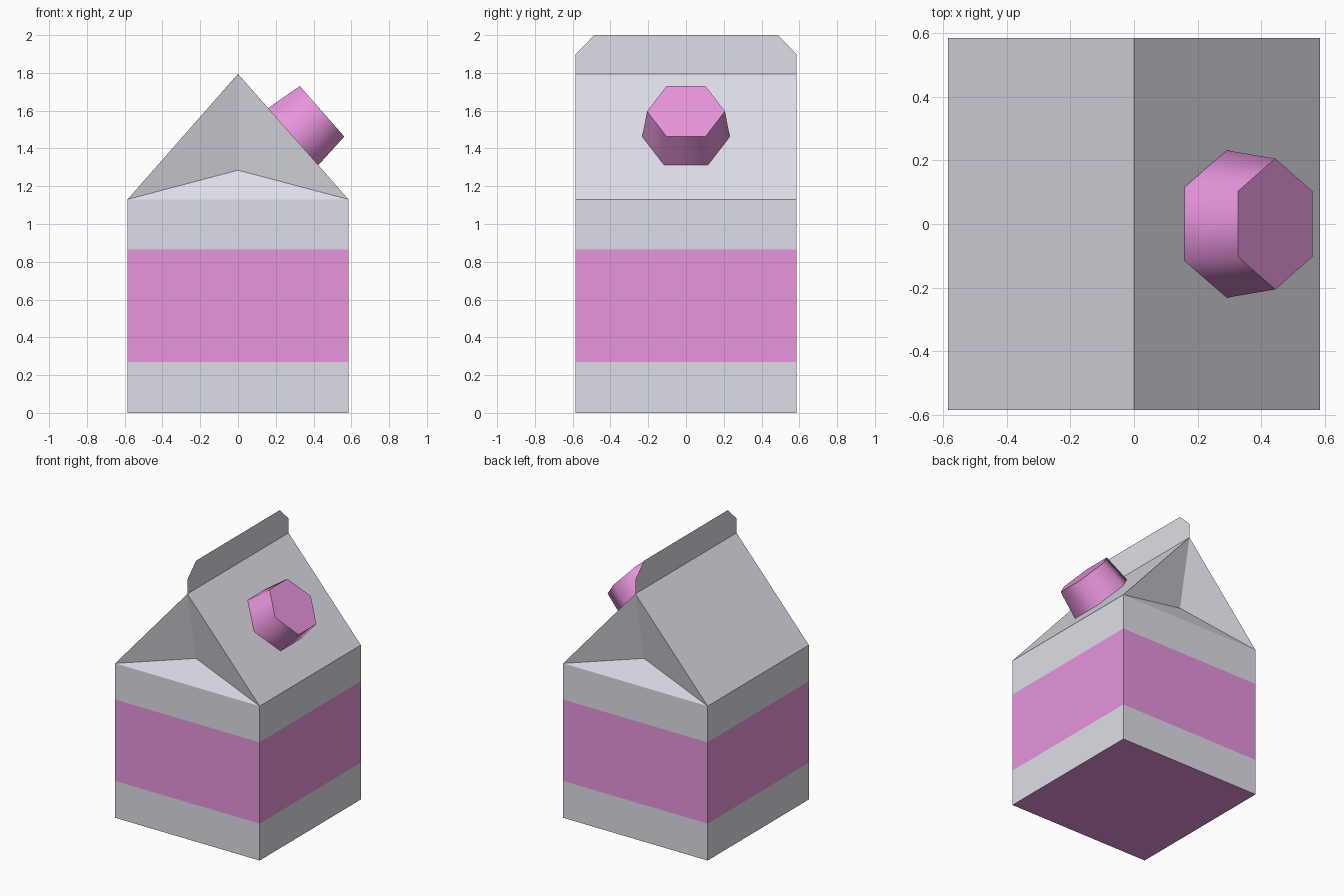
import bpy, bmesh, math
from mathutils import Vector

if "Cube" in bpy.data.objects:
    bpy.data.objects.remove(bpy.data.objects["Cube"])

W, EAVE, RIDGE, TOP = 0.585, 1.13, 1.795, 2.0
BAND = (0.27, 0.865)


def material(name, rgb):
    m = bpy.data.materials.new(name)
    m.diffuse_color = (*rgb, 1)
    m.use_nodes = True
    m.node_tree.nodes["Principled BSDF"].inputs["Base Color"].default_value = m.diffuse_color
    return m


card = material("pale grey card", (0.73, 0.73, 0.80))
pink = material("pink", (0.80, 0.30, 0.72))


def finish(bm, name, mats):
    bmesh.ops.recalc_face_normals(bm, faces=bm.faces)
    mesh = bpy.data.meshes.new(name)
    bm.to_mesh(mesh)
    bm.free()
    ob = bpy.data.objects.new(name, mesh)
    bpy.context.collection.objects.link(ob)
    for m in mats:
        mesh.materials.append(m)
    return ob


# Carton: stacked square rings, then a gable roof with folded-in ends
bm = bmesh.new()
rings = [[bm.verts.new((x * W, y * W, z)) for x, y in ((-1, -1), (1, -1), (1, 1), (-1, 1))]
         for z in (0, *BAND, EAVE)]
for lo, hi in zip(rings, rings[1:]):
    for i in range(4):
        j = (i + 1) % 4
        bm.faces.new((lo[i], lo[j], hi[j], hi[i]))
bm.faces.new(rings[0])
fl, fr, br, bl = rings[-1]
peaks = [bm.verts.new((0, s * W, RIDGE)) for s in (-1, 1)]
bm.faces.new((fr, br, peaks[1], peaks[0]))
bm.faces.new((bl, fl, peaks[0], peaks[1]))
for a, b, peak, s in ((fl, fr, peaks[0], -1), (br, bl, peaks[1], 1)):
    fold = bm.verts.new((0, s * (W - 0.1), 1.285))
    for tri in ((a, b, fold), (b, peak, fold), (peak, a, fold)):
        bm.faces.new(tri)
# Pink band and underside, chosen by height
for f in bm.faces:
    z = f.calc_center_median().z
    f.material_index = int(BAND[0] < z < BAND[1] or z < 0.01)
finish(bm, "carton", [card, pink])

# Sealed top fin: a single sheet with clipped corners
bm = bmesh.new()
bm.faces.new([bm.verts.new((0, y, z)) for y, z in (
    (-W, RIDGE), (W, RIDGE), (W, 1.9), (W - 0.1, TOP), (0.1 - W, TOP), (-W, 1.9))])
finish(bm, "top_fin", [card])

# Tapered six-sided cap standing square to the right roof panel
normal = Vector((RIDGE - EAVE, 0, W)).normalized()
down = Vector((W, 0, EAVE - RIDGE)).normalized()
base = Vector((0.2925, 0, RIDGE - 0.2925 * (RIDGE - EAVE) / W))
bm = bmesh.new()
loops = []
for radius, height in ((0.232, 0.0), (0.206, 0.203)):
    loops.append([bm.verts.new(base + normal * height
                               + down * radius * math.sin(i * math.pi / 3)
                               + Vector((0, 1, 0)) * radius * math.cos(i * math.pi / 3))
                  for i in range(6)])
for i in range(6):
    j = (i + 1) % 6
    bm.faces.new((loops[0][i], loops[0][j], loops[1][j], loops[1][i]))
bm.faces.new(loops[0])
bm.faces.new(loops[1])
cap = finish(bm, "cap", [pink])
bpy.context.view_layer.objects.active = cap
cap.select_set(True)
bpy.ops.object.shade_smooth_by_angle(angle=math.radians(65))
